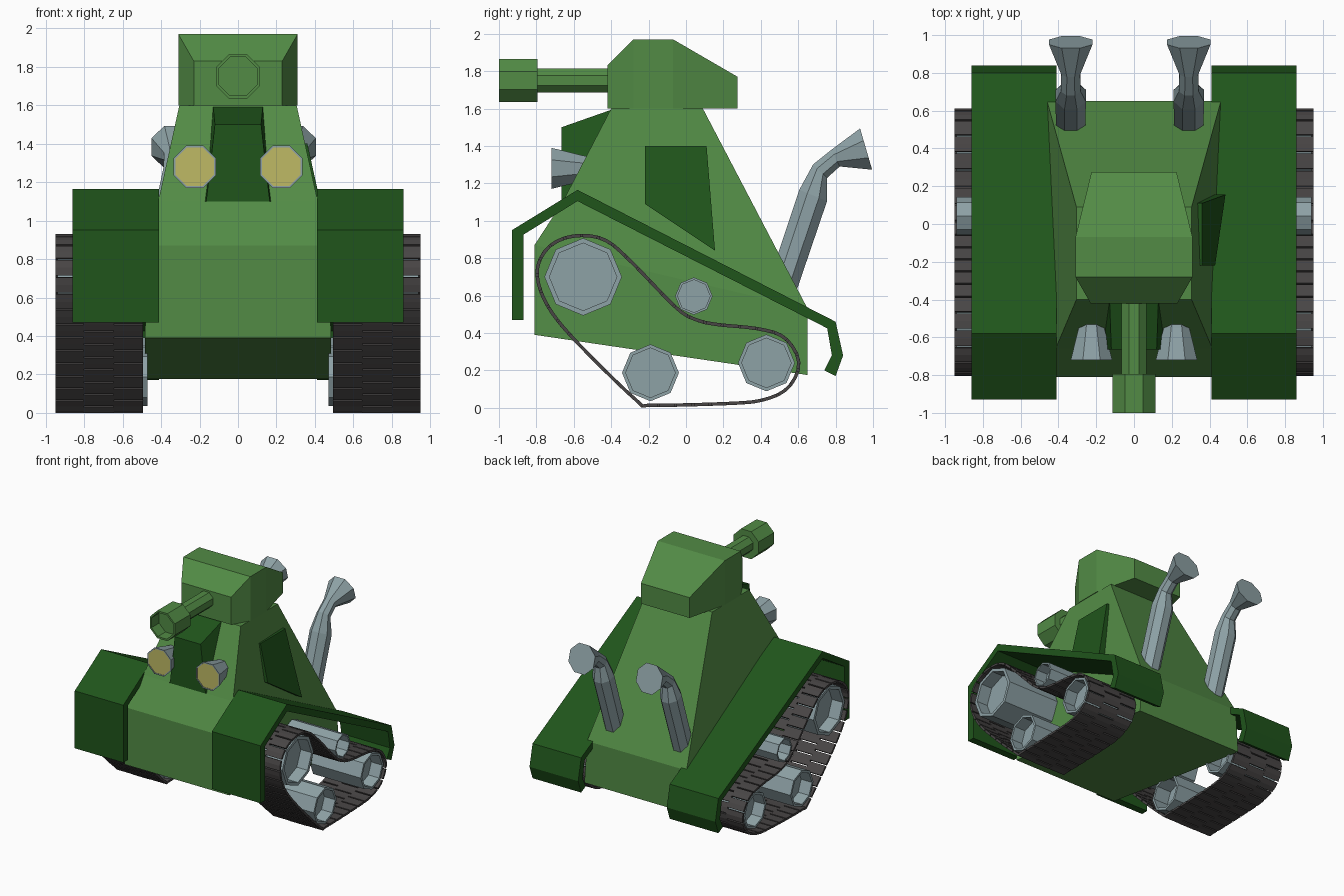
import bpy, bmesh, math
from mathutils import Vector

if "Cube" in bpy.data.objects:
    bpy.data.objects.remove(bpy.data.objects["Cube"])


def material(name, rgb):
    m = bpy.data.materials.new(name)
    m.diffuse_color = (*rgb, 1)
    m.use_nodes = True
    m.node_tree.nodes["Principled BSDF"].inputs["Base Color"].default_value = m.diffuse_color
    return m


GREEN = material("green", (0.085, 0.26, 0.06))
DARK = material("dark_green", (0.014, 0.09, 0.011))
STEEL = material("steel", (0.27, 0.36, 0.38))
TRACK = material("track_grey", (0.065, 0.06, 0.06))
YELLOW = material("lamp_yellow", (0.52, 0.49, 0.13))


def build(name, verts, faces, mat):
    bm = bmesh.new()
    vs = [bm.verts.new(v) for v in verts]
    for f in faces:
        bm.faces.new([vs[i] for i in f])
    bmesh.ops.recalc_face_normals(bm, faces=bm.faces)
    me = bpy.data.meshes.new(name)
    bm.to_mesh(me)
    bm.free()
    me.materials.append(mat)
    ob = bpy.data.objects.new(name, me)
    bpy.context.collection.objects.link(ob)
    return ob


def bridged(name, left, right, mat, sides=None):
    """Two matching outlines joined by quads; sides lists the end faces."""
    n = len(left)
    sides = sides or [list(range(n))]
    faces = [(i, (i + 1) % n, n + (i + 1) % n, n + i) for i in range(n)]
    faces += sides + [[n + i for i in f] for f in sides]
    return build(name, left + right, faces, mat)


def mirrored(name, pts, mat, sides):
    return bridged(name, [(-x, y, z) for x, y, z in pts], pts, mat, sides)


def tube(name, rings, mat, n=8, phase=math.pi / 8):
    """Loft of rings: (centre, radius, direction)."""
    verts, faces = [], []
    for c, r, d in rings:
        d = Vector(d).normalized()
        u = Vector((0, 1, 0)) if abs(d.x) > 0.9 else Vector((1, 0, 0))
        v = d.cross(u)
        for k in range(n):
            a = phase + 2 * math.pi * k / n
            verts.append(Vector(c) + r * (math.cos(a) * u + math.sin(a) * v))
    for j in range(len(rings) - 1):
        for k in range(n):
            q = (k + 1) % n
            faces.append((j * n + k, j * n + q, (j + 1) * n + q, (j + 1) * n + k))
    faces += [range(n), range(len(verts) - n, len(verts))]
    return build(name, verts, faces, mat)


FLAT = 1 / math.cos(math.pi / 8)      # apothem to radius for octagons

# Hull
mirrored("hull", [(.485, -.81, .39), (.465, -.81, .87), (.415, -.66, 1.10), (.305, -.40, 1.6),
                  (.305, .09, 1.6), (.46, .65, .53), (.485, .65, .175)], GREEN,
         [[0, 1, 5, 6], [1, 2, 5], [2, 3, 4, 5]])

# Turret
mirrored("turret", [(.23, -.42, 1.6), (.23, -.42, 1.83), (.31, -.28, 1.97), (.31, -.07, 1.97),
                    (.225, .275, 1.77), (.225, .275, 1.6), (.31, -.07, 1.6), (.31, -.28, 1.6)],
         GREEN, [[0, 1, 2, 7], [2, 3, 6, 7], [3, 4, 5, 6]])

# Gun with hollow muzzle
Y = (0, 1, 0)
tube("gun_barrel", [((0, y, 1.75), r * FLAT, Y) for y, r in
     [(-.40, .065), (-.795, .065), (-.795, .115), (-1, .115), (-1, .10), (-.9, .10)]], GREEN)

# Hood on the sloping front
mirrored("front_hood", [(.165, -.665, 1.10), (.12, -.665, 1.5), (.13, -.38, 1.6),
                        (.22, -.62, 1.10)], DARK, [[0, 1, 2, 3]])

# Hatch panel on the right flank, following its slope
panel = [(-.22, 1.09), (-.22, 1.40), (.11, 1.40), (.155, .84)]


def flank(off):
    a, b = Vector((.415, -.66, 1.10)), Vector((.305, -.40, 1.6))
    c = Vector((.305, .09, 1.6))
    nrm = (b - a).cross(c - a).normalized()
    nrm = nrm if nrm.x > 0 else -nrm
    return [(a.x + off - (nrm.y * (y - a.y) + nrm.z * (z - a.z)) / nrm.x, y, z) for y, z in panel]


bridged("side_hatch", flank(-.05), flank(.012), DARK)

# Headlights
for side, s in (("left", -1), ("right", 1)):
    x = .225 * s
    tube(side + "_headlight", [((x, y, 1.28), r * FLAT, Y) for y, r in
         [(-.45, .05), (-.55, .068), (-.72, .11), (-.72, .10), (-.71, .10)]], STEEL)
    tube(side + "_lamp_glass", [((x, y, 1.28), .102 * FLAT, Y) for y in (-.717, -.70)], YELLOW)

# Exhaust pipes
for side, x in (("left", -.335), ("right", .29)):
    tube(side + "_exhaust", [((x, y, z), r * FLAT, d) for y, z, r, d in [
        (.50, .60, .078, (0, .3, .95)), (.68, 1.135, .08, (0, .38, .92)),
        (.717, 1.265, .052, (0, .70, .72)), (.80, 1.335, .05, (0, .9, .44)),
        (.963, 1.383, .115, (0, .96, .28))]], STEEL)

# Fenders: bent sheet profile (y, z)
fender = [(-.93, .47), (-.93, .95), (-.58, 1.165), (.80, .46), (.84, .28), (.80, .17),
          (.74, .20), (.78, .28), (.755, .425), (-.58, 1.105), (-.87, .925), (-.87, .47)]
for side, s in (("left", -1), ("right", 1)):
    bridged(side + "_fender", [(.41 * s, *p) for p in fender], [(.86 * s, *p) for p in fender], DARK)

# Wheels: octagonal rollers with recessed ends
X = (1, 0, 0)
wheels = {"drive_wheel": (-.55, .70, .207), "tension_roller": (.042, .597, .10),
          "ground_wheel": (-.19, .187, .152), "rear_wheel": (.43, .24, .152)}
for side, s in (("left", -1), ("right", 1)):
    for name, (y, z, r) in wheels.items():
        tube(f"{side}_{name}", [((x * s, y, z), r * k, X) for x, k in
             [(.60, .87), (.47, .87), (.47, 1), (.94, 1), (.94, .87), (.84, .87)]], STEEL, phase=0)

# Track loop: smooth closed path, resampled by length
ctrl = [Vector(p) for p in [
    (-.805, .71), (-.77, .83), (-.68, .905), (-.55, .93), (-.42, .90), (-.29, .79), (-.05, .545),
    (.05, .482), (.16, .455), (.38, .432), (.52, .39), (.60, .29), (.605, .19), (.54, .09),
    (.42, .035), (.25, .015), (-.19, .005), (-.27, .032), (-.60, .355), (-.75, .545)]]
dense = []
for i in range(len(ctrl)):
    a, b, c, d = (ctrl[(i + k) % len(ctrl)] for k in (-1, 0, 1, 2))
    for j in range(24):
        t = j / 24
        dense.append(.5 * (2 * b + (c - a) * t + (2 * a - 5 * b + 4 * c - d) * t * t
                           + (3 * b - a - 3 * c + d) * t ** 3))
dense.append(dense[0])
lengths = [0]
for p, q in zip(dense, dense[1:]):
    lengths.append(lengths[-1] + (q - p).length)


def at(u):
    s = (u % 1) * lengths[-1]
    i = max(k for k in range(len(dense) - 1) if lengths[k] <= s)
    return dense[i].lerp(dense[i + 1], (s - lengths[i]) / (lengths[i + 1] - lengths[i]))


# Track links: three staggered columns of plates, bent once in the middle
LINKS = 40
columns = [(.495, .648, 0), (.645, .803, .5), (.80, .95, 0)]
box = [(0, 1, 2, 3, 4, 5), (6, 7, 8, 9, 10, 11)] + [
    (i, (i + 1) % 6, 6 + (i + 1) % 6, 6 + i) for i in range(6)]
for side, s in (("left", -1), ("right", 1)):
    verts, faces = [], []
    for x0, x1, shift in columns:
        for k in range(LINKS):
            outer, inner = [], []
            for f in (.06, .5, .94):
                u = (k + shift + f) / LINKS
                p, t = at(u), (at(u + .003) - at(u - .003)).normalized()
                outer.append(p)
                inner.append(p + .018 * Vector((t.y, -t.x)))
            loop = outer + inner[::-1]
            base = len(verts)
            verts += [(x * s, max(p.x, -1), max(p.y, 0)) for x in (x0, x1) for p in loop]
            faces += [[base + i for i in f] for f in box]
    build(side + "_track", verts, faces, TRACK)
